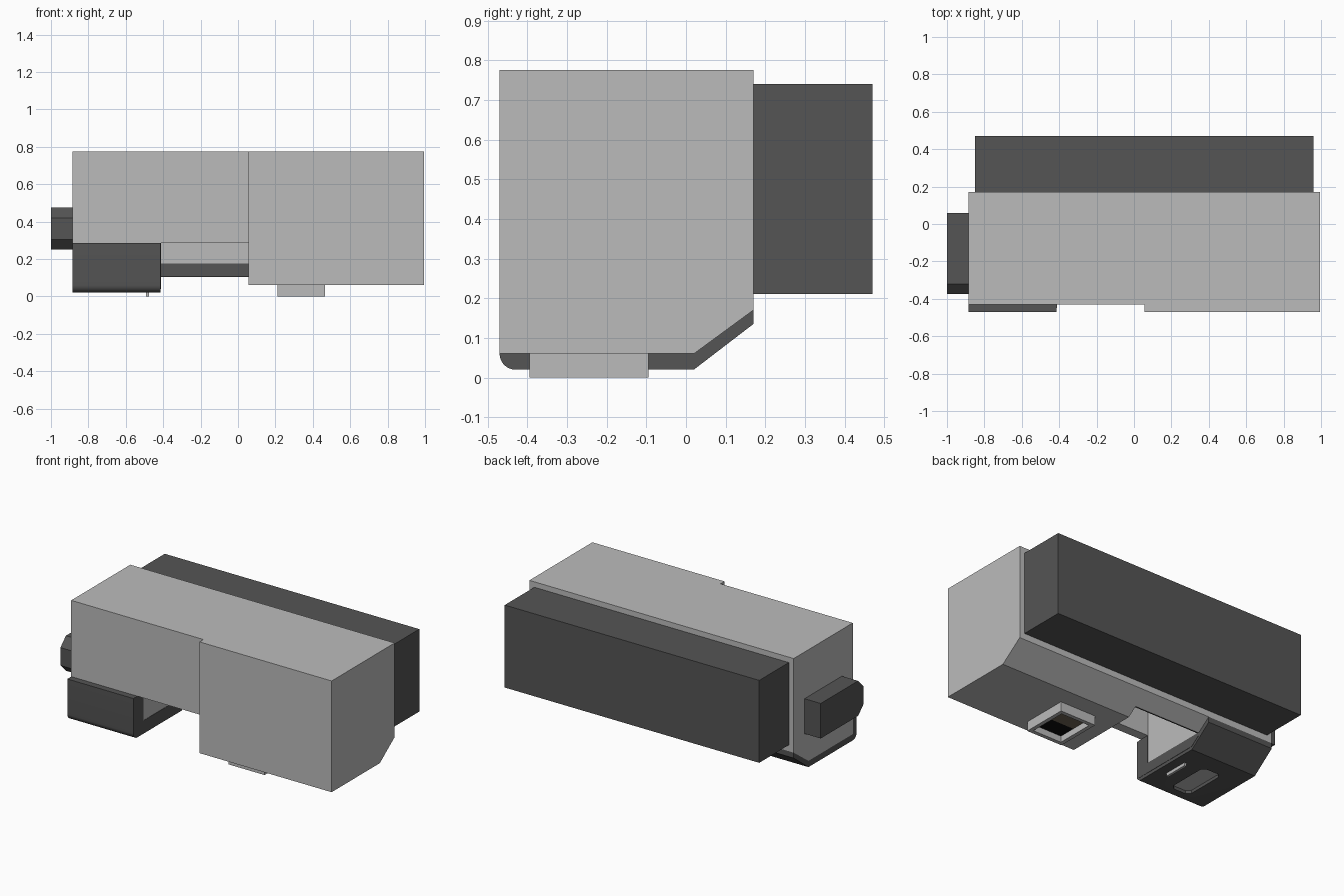
import bpy, bmesh, math
from mathutils import Vector

if "Cube" in bpy.data.objects:
    bpy.data.objects.remove(bpy.data.objects["Cube"])


def material(name, rgb):
    m = bpy.data.materials.new(name)
    m.diffuse_color = (*rgb, 1)
    m.use_nodes = True
    m.node_tree.nodes["Principled BSDF"].inputs["Base Color"].default_value = m.diffuse_color
    return m


LIGHT = material("light_grey", (0.5, 0.5, 0.5))
DARK = material("dark_grey", (0.09, 0.09, 0.09))
BLACK = material("black", (0.004, 0.004, 0.004))
BROWN = material("brown", (0.16, 0.13, 0.09))


def extrude(name, points, step, mat):
    """Closed outline of 3D points swept along the step vector."""
    bm = bmesh.new()
    face = bm.faces.new([bm.verts.new(p) for p in points])
    swept = bmesh.ops.extrude_face_region(bm, geom=[face])["geom"]
    bmesh.ops.translate(bm, vec=Vector(step),
                        verts=[v for v in swept if isinstance(v, bmesh.types.BMVert)])
    bmesh.ops.recalc_face_normals(bm, faces=bm.faces)
    me = bpy.data.meshes.new(name)
    bm.to_mesh(me)
    bm.free()
    ob = bpy.data.objects.new(name, me)
    bpy.context.collection.objects.link(ob)
    me.materials.append(mat)
    return ob


def side_prism(name, x0, x1, profile, mat=LIGHT):
    return extrude(name, [(x0, y, z) for y, z in profile], (x1 - x0, 0, 0), mat)


def box(name, x0, x1, y0, y1, z0, z1, mat=LIGHT):
    return side_prism(name, x0, x1, [(y0, z0), (y1, z0), (y1, z1), (y0, z1)], mat)


def cut(ob, cutter):
    mod = ob.modifiers.new("cut", "BOOLEAN")
    mod.operation, mod.solver, mod.object = "DIFFERENCE", "EXACT", cutter
    bpy.context.view_layer.objects.active = ob
    bpy.ops.object.modifier_apply(modifier=mod.name)
    bpy.data.objects.remove(cutter)


# Main body, with the left front set back and an open grip notch
body = side_prism("main_body", -0.885, 0.995,
                  [(-0.47, 0.06), (0.02, 0.06), (0.17, 0.17), (0.17, 0.775), (-0.47, 0.775)])
cut(body, box("front_trim", -1.1, 0.055, -0.6, -0.43, -0.1, 1))
cut(body, side_prism("notch_cutter", -0.415, 0.055,
                     [(-0.6, -0.1), (0.08, -0.1), (0.08, 0.45), (-0.37, 0.45),
                      (-0.37, 0.285), (-0.6, 0.285)]))

# Dark plate and ledge on the notch back wall
box("notch_back_plate", -0.415, 0.055, 0.07, 0.08, 0.105, 0.175, DARK)
box("notch_ledge", -0.415, 0.055, 0.075, 0.08, 0.175, 0.2)

# Rear housing
box("rear_housing", -0.85, 0.96, 0.17, 0.47, 0.21, 0.74, DARK)

# Lower left cover, with a rounded front edge
arc = [(-0.43 - 0.04 * math.cos(a), 0.06 - 0.04 * math.sin(a))
       for a in (i * math.pi / 16 for i in range(9))]
cover = side_prism("lower_cover", -0.885, -0.415,
                   [(-0.47, 0.285)] + arc +
                   [(0.02, 0.02), (0.17, 0.135), (0.17, 0.17), (0.02, 0.06),
                    (-0.43, 0.06), (-0.43, 0.285)], DARK)
x0, x1, y0, y1, c = -0.735, -0.6, -0.39, -0.1, 0.025
outline = [(x0 + c, y0), (x1 - c, y0), (x1, y0 + c), (x1, y1 - c),
           (x1 - c, y1), (x0 + c, y1), (x0, y1 - c), (x0, y0 + c)]
cut(cover, extrude("window_cutter", [(x, y, -0.1) for x, y in outline], (0, 0, 0.145), DARK))
extrude("window_insert", [(x, y, 0.04) for x, y in outline], (0, 0, 0.015), LIGHT)

# Inner rim of the cover, facing the notch
side_prism("cover_rim", -0.43, -0.413,
           [(-0.45, 0.285), (-0.45, 0.04), (0.02, 0.04), (0.08, 0.085), (0.08, 0.105),
            (-0.37, 0.105), (-0.37, 0.285)], DARK)

# Thin rail under the cover
box("bottom_rail", -0.493, -0.477, -0.28, -0.12, 0, 0.025)

# Window hood under the right block
hood = box("window_hood", 0.21, 0.465, -0.395, -0.095, 0, 0.06)
cut(hood, box("hood_cutter", 0.235, 0.44, -0.37, -0.12, -0.1, 0.1))
box("window_black", 0.235, 0.44, -0.37, -0.26, 0.04, 0.06, BLACK)
box("window_brown", 0.235, 0.44, -0.26, -0.12, 0.04, 0.06, BROWN)

# Side knob with chamfered front
side_prism("side_knob", -1.0, -0.885,
           [(0.06, 0.25), (-0.32, 0.25), (-0.375, 0.305), (-0.375, 0.42),
            (-0.32, 0.475), (0.06, 0.475)], DARK)

# Smooth only the rounded cover edge
bpy.ops.object.select_all(action="DESELECT")
cover.select_set(True)
bpy.context.view_layer.objects.active = cover
bpy.ops.object.shade_smooth_by_angle(angle=math.radians(25))
